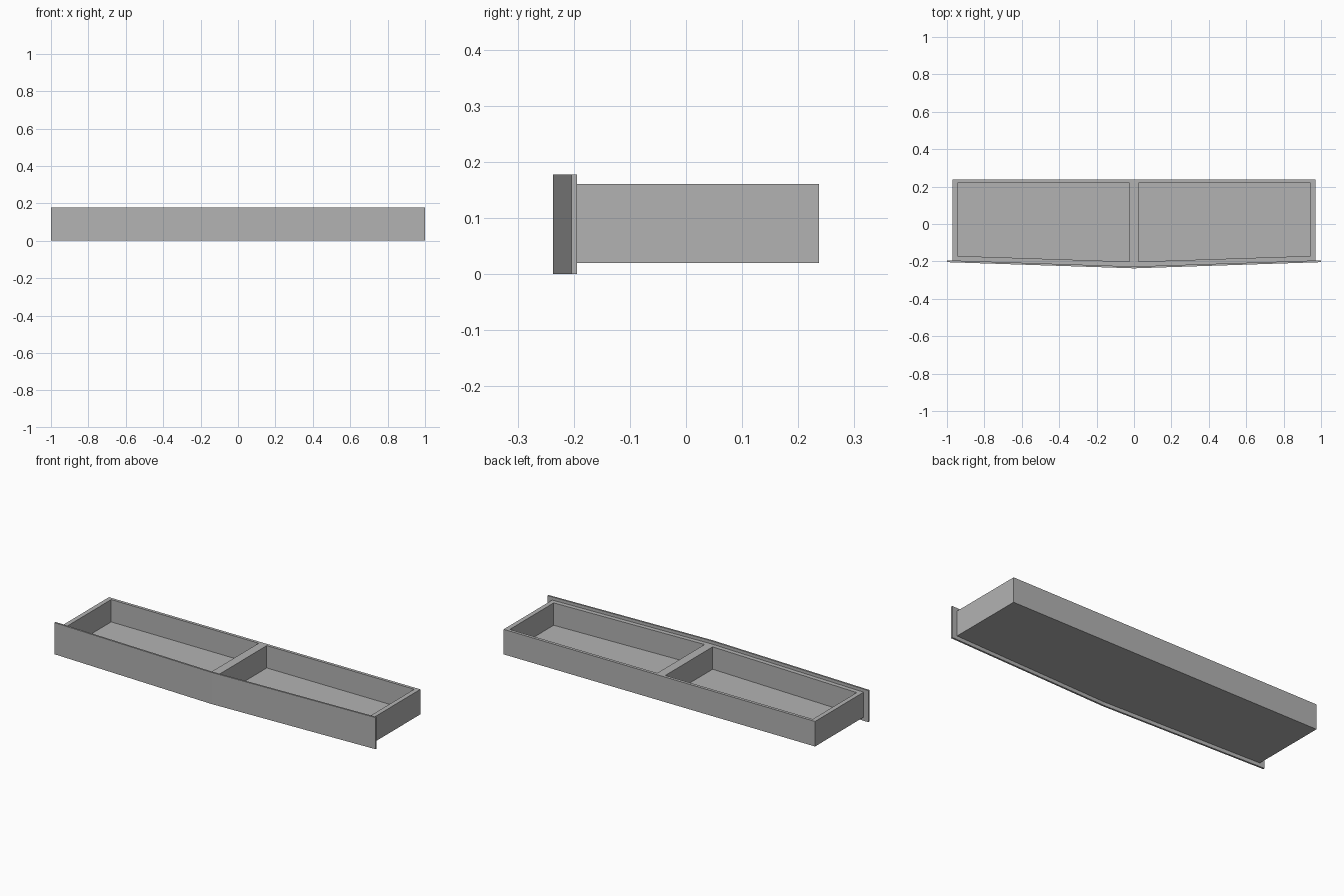
import bpy
import bmesh

if "Cube" in bpy.data.objects:
    bpy.data.objects.remove(bpy.data.objects["Cube"])

# One flat grey for the whole drawer
grey = bpy.data.materials.new("grey")
grey.diffuse_color = (0.45, 0.45, 0.45, 1)
grey.use_nodes = True
grey.node_tree.nodes["Principled BSDF"].inputs["Base Color"].default_value = grey.diffuse_color

SLOPE = 0.033  # how far the bowed front comes forward at the centre


def bow(x, y_end):
    """Front line: y_end at x = +-1, furthest forward at x = 0."""
    return y_end - SLOPE * (1 - abs(x))


def prism(name, outline, z0, z1):
    """Extrude a plan outline from z0 to z1."""
    bm = bmesh.new()
    face = bm.faces.new([bm.verts.new((x, y, z0)) for x, y in outline])
    top = bmesh.ops.extrude_face_region(bm, geom=[face])["geom"]
    verts = [v for v in top if isinstance(v, bmesh.types.BMVert)]
    bmesh.ops.translate(bm, verts=verts, vec=(0, 0, z1 - z0))
    bmesh.ops.recalc_face_normals(bm, faces=bm.faces)
    mesh = bpy.data.meshes.new(name)
    bm.to_mesh(mesh)
    bm.free()
    mesh.materials.append(grey)
    obj = bpy.data.objects.new(name, mesh)
    bpy.context.collection.objects.link(obj)
    return obj


# Thin bowed front panel
xs = (-1, 0, 1)
prism("front_panel",
      [(x, bow(x, -0.204)) for x in xs] + [(x, bow(x, -0.194)) for x in reversed(xs)],
      0, 0.178)

# Drawer box, its front following the panel
W, BACK = 0.97, 0.237
box = prism("drawer_box",
            [(x, bow(x, -0.194)) for x in (-W, 0, W)] + [(W, BACK), (-W, BACK)],
            0.02, 0.161)

# Two compartments with a divider between them
for side, label in ((-1, "left"), (1, "right")):
    a, b = 0.025 * side, 0.944 * side
    cutter = prism(label + "_compartment_cutter",
                   [(a, bow(a, -0.169)), (b, bow(b, -0.169)), (b, 0.22), (a, 0.22)],
                   0.035, 0.3)
    cutter.hide_render = True
    cutter.hide_set(True)
    cut = box.modifiers.new(label + "_compartment", "BOOLEAN")
    cut.operation = "DIFFERENCE"
    cut.solver = "EXACT"
    cut.object = cutter
